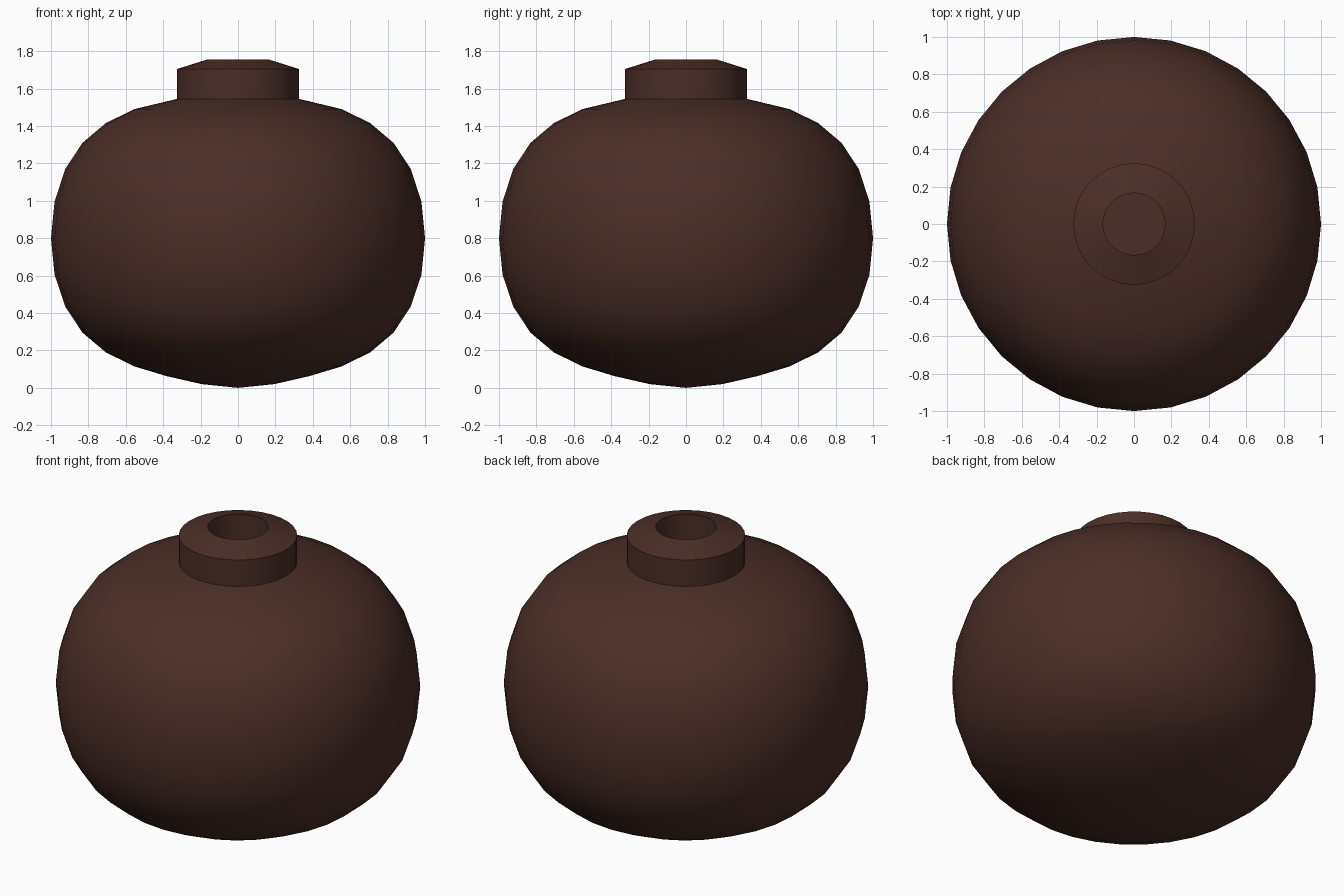
import bpy, bmesh, math

if "Cube" in bpy.data.objects:
    bpy.data.objects.remove(bpy.data.objects["Cube"])

SIDES = 32


def lathe(name, profile, material):
    """Revolve an (r, z) profile around z; zero radius ends become poles."""
    bm = bmesh.new()
    rings = []
    for r, z in profile:
        if r == 0:
            rings.append([bm.verts.new((0, 0, z))] * SIDES)
        else:
            rings.append([bm.verts.new((r * math.cos(2 * math.pi * i / SIDES),
                                        r * math.sin(2 * math.pi * i / SIDES), z))
                          for i in range(SIDES)])
    for low, high in zip(rings, rings[1:]):
        for i in range(SIDES):
            j = (i + 1) % SIDES
            corners = list(dict.fromkeys([low[i], low[j], high[j], high[i]]))
            bm.faces.new(corners)
    bmesh.ops.recalc_face_normals(bm, faces=bm.faces)
    mesh = bpy.data.meshes.new(name)
    bm.to_mesh(mesh)
    bm.free()
    obj = bpy.data.objects.new(name, mesh)
    bpy.context.collection.objects.link(obj)
    mesh.materials.append(material)
    bpy.context.view_layer.objects.active = obj
    obj.select_set(True)
    bpy.ops.object.shade_smooth_by_angle(angle=math.radians(30))
    return obj


brown = bpy.data.materials.new("dark_brown")
brown.diffuse_color = (0.07, 0.027, 0.02, 1)
brown.use_nodes = True
brown.node_tree.nodes["Principled BSDF"].inputs["Base Color"].default_value = brown.diffuse_color

# Rounded belly: sphere ring radii with flattened heights
heights = [0, 0.02, 0.063, 0.115, 0.19, 0.295, 0.435, 0.605, 0.8,
           0.995, 1.17, 1.31, 1.415, 1.49]
belly = [(math.sin(math.pi * k / 16), z) for k, z in enumerate(heights)]

# Short neck with sloped lip and a recessed mouth
neck = [(0.325, 1.545), (0.325, 1.705), (0.166, 1.755), (0.166, 1.55), (0, 1.55)]

lathe("round_pot", belly + neck, brown)
